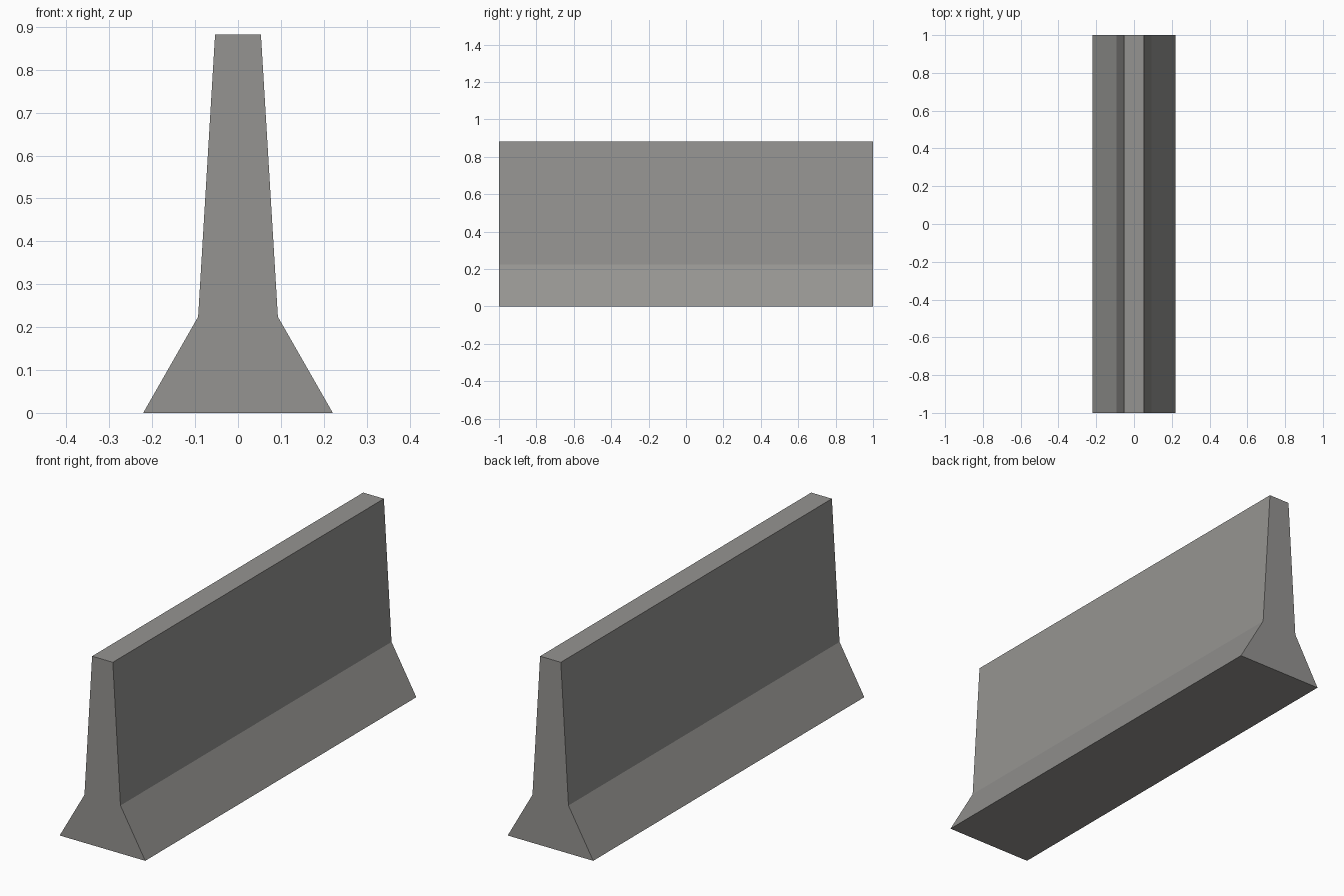
import bpy
import bmesh

if "Cube" in bpy.data.objects:
    bpy.data.objects.remove(bpy.data.objects["Cube"])

# Weathered concrete colour
concrete = bpy.data.materials.new("concrete grey")
concrete.diffuse_color = (0.30, 0.295, 0.283, 1.0)
concrete.use_nodes = True
concrete.node_tree.nodes["Principled BSDF"].inputs["Base Color"].default_value = concrete.diffuse_color

# Right half of the barrier cross-section (x, z), mirrored for the left
half = [(0.221, 0.0), (0.093, 0.224), (0.0535, 0.882)]
profile = half + [(-x, z) for x, z in reversed(half)]

# Extrude the cross-section along y
bm = bmesh.new()
end = bm.faces.new([bm.verts.new((x, -1.0, z)) for x, z in profile])
ext = bmesh.ops.extrude_face_region(bm, geom=[end], use_keep_orig=True)
moved = [g for g in ext["geom"] if isinstance(g, bmesh.types.BMVert)]
bmesh.ops.translate(bm, verts=moved, vec=(0, 2.0, 0))
bmesh.ops.recalc_face_normals(bm, faces=bm.faces)

mesh = bpy.data.meshes.new("concrete_barrier")
bm.to_mesh(mesh)
bm.free()
mesh.materials.append(concrete)
barrier = bpy.data.objects.new("concrete_barrier", mesh)
bpy.context.collection.objects.link(barrier)
